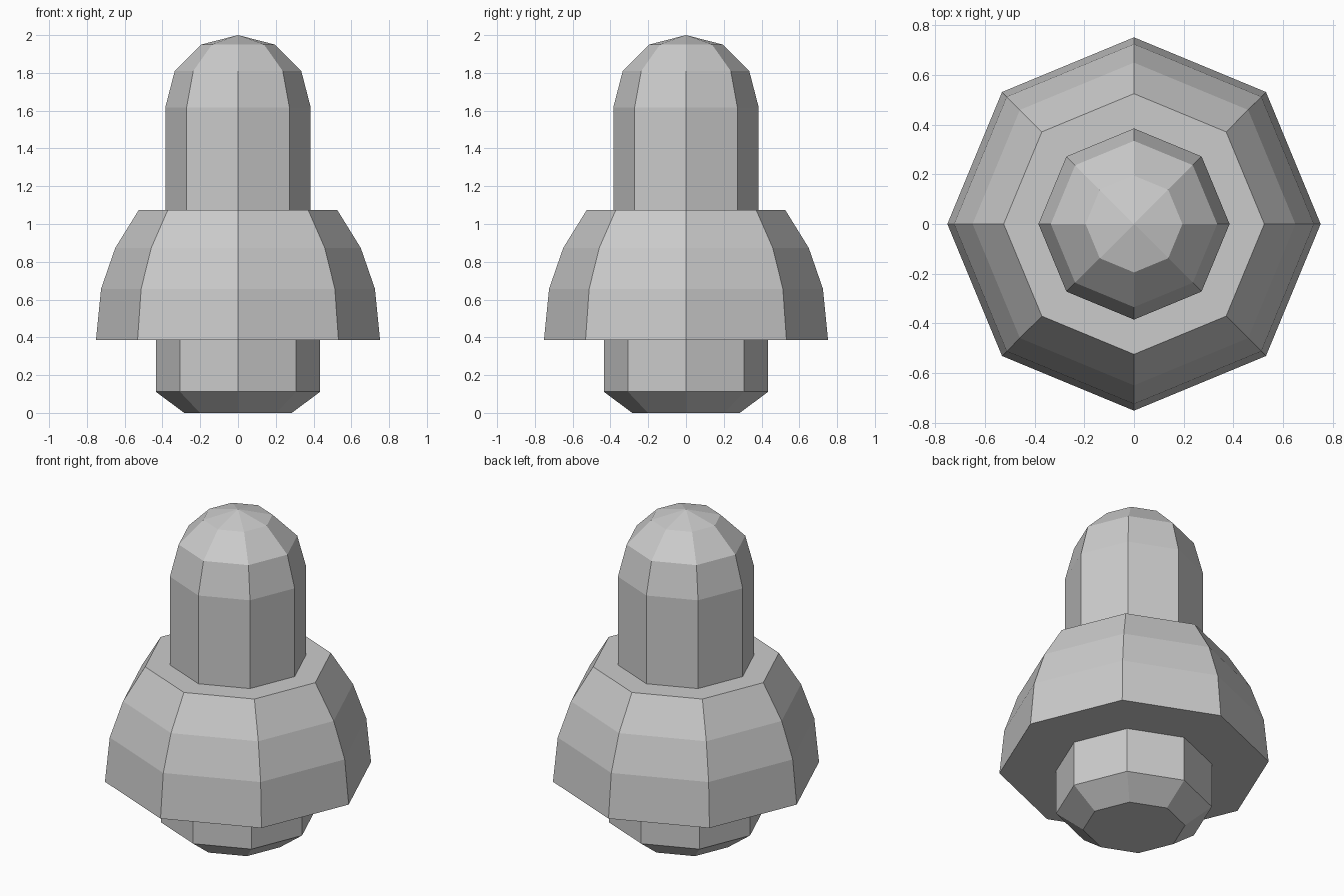
import bpy
import bmesh
from math import cos, sin, tau

if "Cube" in bpy.data.objects:
    bpy.data.objects.remove(bpy.data.objects["Cube"])

SIDES = 8


def lathe(name, profile):
    """Revolve (radius, z) points, listed bottom to top, into a flat-faced shell."""
    bm = bmesh.new()
    rings = []
    for r, z in profile:
        if r == 0:
            rings.append([bm.verts.new((0, 0, z))] * SIDES)
        else:
            rings.append([bm.verts.new((r * cos(tau * i / SIDES), r * sin(tau * i / SIDES), z))
                          for i in range(SIDES)])
    for low, high in zip(rings, rings[1:]):
        for i in range(SIDES):
            j = (i + 1) % SIDES
            corners = dict.fromkeys((low[i], low[j], high[j], high[i]))
            bm.faces.new(list(corners))
    mesh = bpy.data.meshes.new(name)
    bm.to_mesh(mesh)
    bm.free()
    obj = bpy.data.objects.new(name, mesh)
    bpy.context.collection.objects.link(obj)
    return obj


# Chamfered foot
lathe("base_plug", [(0, 0), (0.285, 0), (0.435, 0.112), (0.435, 0.387)])

# Flared skirt with flat underside and flat shoulder
lathe("flared_skirt", [(0.435, 0.387), (0.752, 0.387), (0.725, 0.657),
                       (0.65, 0.873), (0.525, 1.075), (0.385, 1.075)])

# Round-topped post
lathe("domed_post", [(0.385, 1.075), (0.385, 1.617), (0.335, 1.81),
                     (0.195, 1.95), (0, 2.0)])
